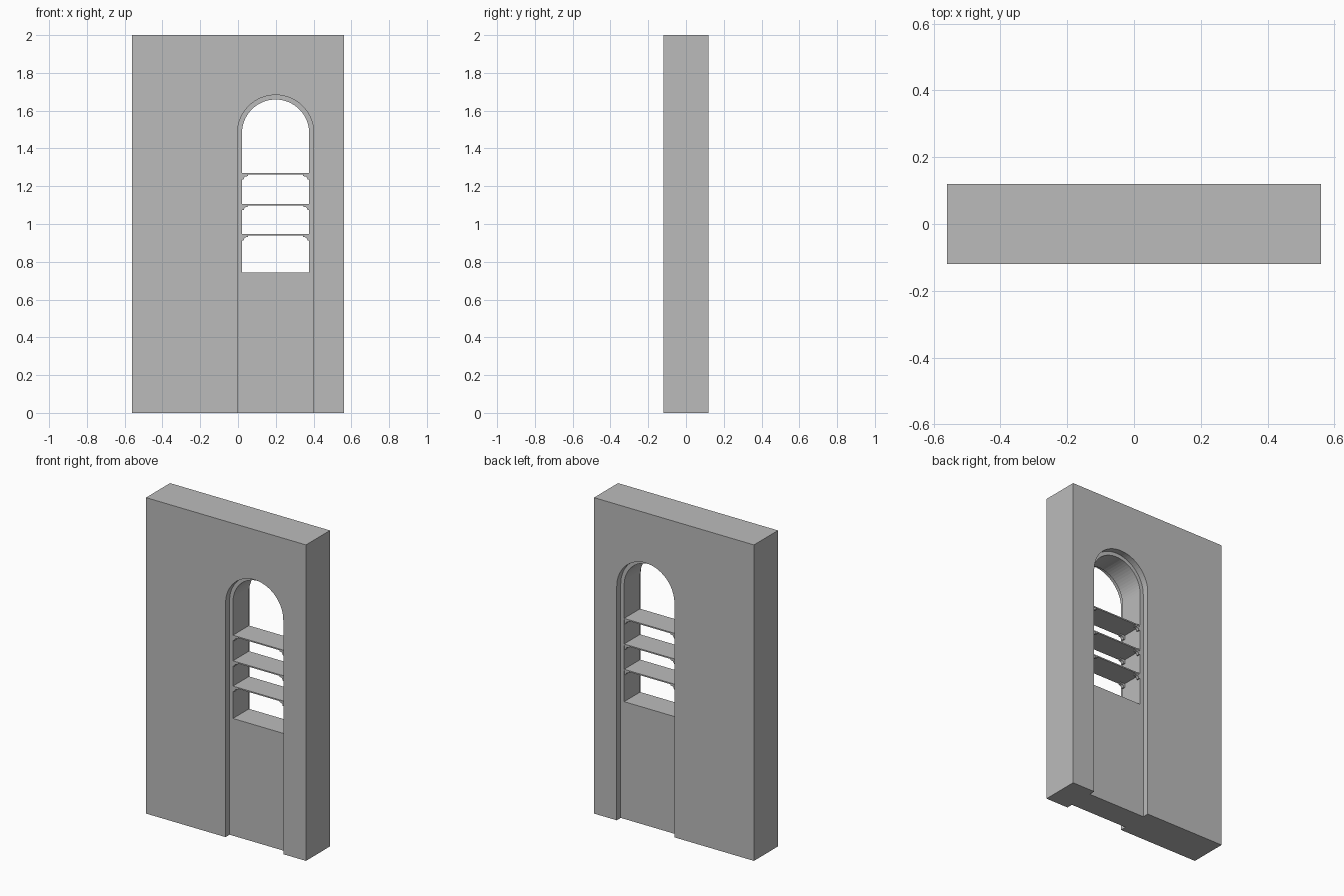
import bpy, bmesh, math

if "Cube" in bpy.data.objects:
    bpy.data.objects.remove(bpy.data.objects["Cube"])

gray = bpy.data.materials.new("plain_gray")
gray.diffuse_color = (0.5, 0.5, 0.5, 1)
gray.use_nodes = True
gray.node_tree.nodes["Principled BSDF"].inputs["Base Color"].default_value = gray.diffuse_color

CX, SPRING = 0.199, 1.481      # arch centre line and springing height
R_OUT, R_IN = 0.202, 0.178     # recess and opening radii
HALF, CORE = 0.12, 0.08        # half thickness of wall and of recessed panel


def prism(name, profile, y0, y1):
    """Extrude an (x, z) outline from y0 to y1."""
    bm = bmesh.new()
    face = bm.faces.new([bm.verts.new((x, y0, z)) for x, z in profile])
    ext = bmesh.ops.extrude_face_region(bm, geom=[face])
    verts = [v for v in ext["geom"] if isinstance(v, bmesh.types.BMVert)]
    bmesh.ops.translate(bm, verts=verts, vec=(0, y1 - y0, 0))
    bmesh.ops.recalc_face_normals(bm, faces=bm.faces)
    mesh = bpy.data.meshes.new(name)
    bm.to_mesh(mesh)
    bm.free()
    mesh.materials.append(gray)
    ob = bpy.data.objects.new(name, mesh)
    bpy.context.collection.objects.link(ob)
    return ob


def rect(x0, x1, z0, z1):
    return [(x0, z0), (x1, z0), (x1, z1), (x0, z1)]


def arch(r, bottom, n=32):
    pts = [(CX - r, bottom), (CX + r, bottom)]
    for i in range(n + 1):
        a = math.pi * i / n
        pts.append((CX + r * math.cos(a), SPRING + r * math.sin(a)))
    return pts


# wall slab with an arched recess on each face and an arched through opening
wall = prism("wall", rect(-0.56, 0.56, 0, 2), -HALF, HALF)
cutters = [
    prism("front_recess_cutter", arch(R_OUT, -0.1), -0.2, -CORE),
    prism("back_recess_cutter", arch(R_OUT, -0.1), CORE, 0.2),
    prism("opening_cutter", arch(R_IN, 0.742), -0.3, 0.3),
]
bpy.context.view_layer.objects.active = wall
for cutter in cutters:
    cutter.hide_render = True
    mod = wall.modifiers.new("cut", 'BOOLEAN')
    mod.operation, mod.solver, mod.object = 'DIFFERENCE', 'EXACT', cutter
    bpy.ops.object.modifier_apply(modifier=mod.name)
for cutter in cutters:
    bpy.data.objects.remove(cutter)

# shelves across the opening, each on four small brackets
BRACKET = [(-0.002, 0), (0.032, 0), (0.032, -0.007), (0.018, -0.01),
           (0.011, -0.017), (0.009, -0.026), (-0.002, -0.026)]
for i, top in enumerate((1.269, 1.107, 0.947)):
    under = top - 0.008
    prism(f"shelf_{i + 1}", rect(CX - R_IN - 0.002, CX + R_IN + 0.002, under, top), -CORE, CORE)
    for side in (-1, 1):
        outline = [(CX + side * (R_IN - x), under + z) for x, z in BRACKET]
        for y in (-0.068, 0.068):
            prism(f"shelf_bracket_{i + 1}", outline, y - 0.01, y + 0.01)
